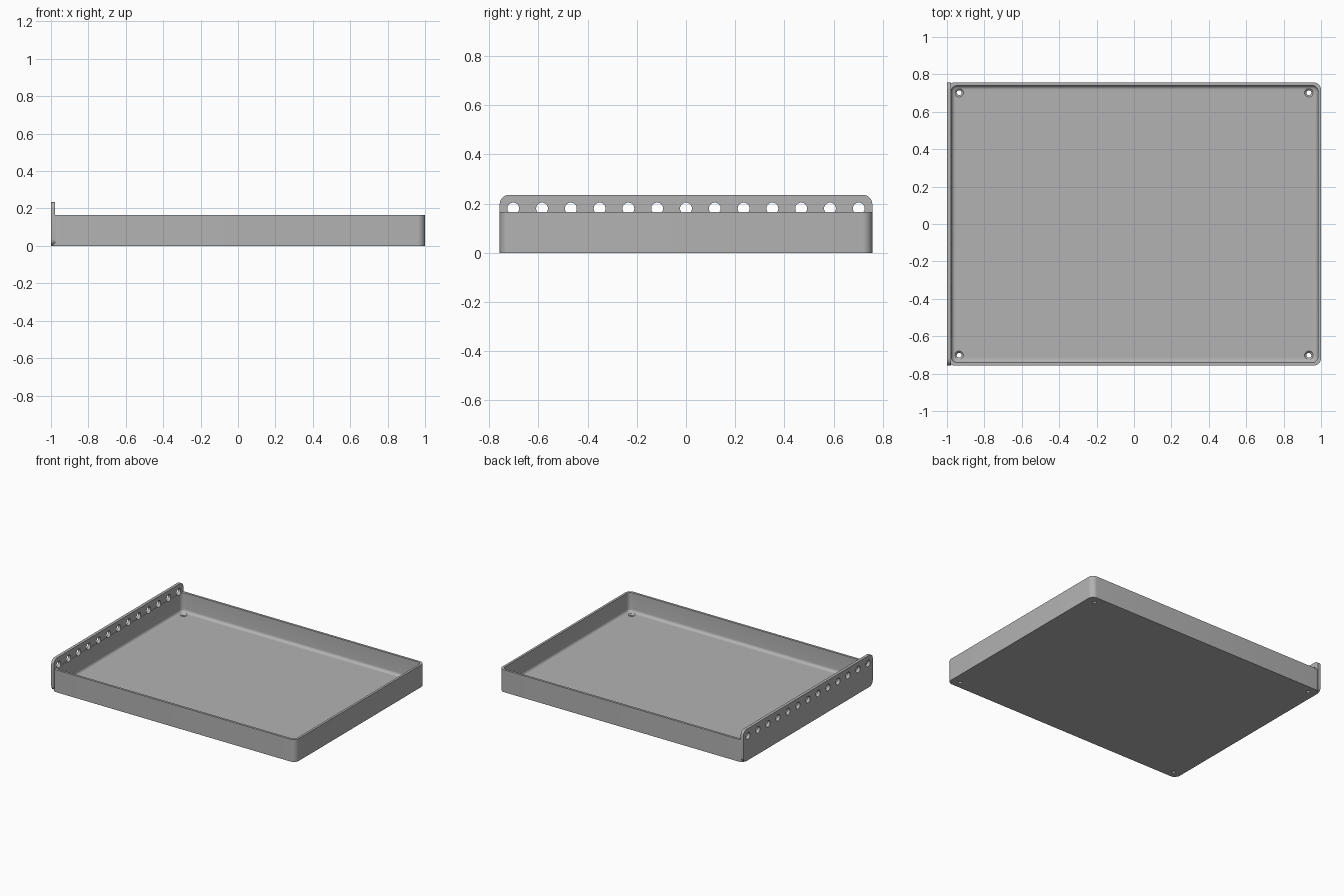
import bpy
import bmesh
from math import cos, sin, pi, radians
from mathutils import Vector

cube = bpy.data.objects.get("Cube")
if cube:
    bpy.data.objects.remove(cube)

HALF_X, HALF_Y = 1.0, 0.757
RIM, FLOOR, WALL = 0.165, 0.022, 0.017
CORNER, FILLET = 0.04, 0.022

grey = bpy.data.materials.new("plain grey")
grey.use_nodes = True
COLOUR = (0.45, 0.45, 0.45, 1)
grey.diffuse_color = COLOUR
grey.node_tree.nodes["Principled BSDF"].inputs["Base Color"].default_value = COLOUR


def rounded_rect(x0, x1, y0, y1, r, steps=8):
    """Outline of a rectangle with rounded corners, counter-clockwise."""
    corners = [(x1 - r, y1 - r), (x0 + r, y1 - r), (x0 + r, y0 + r), (x1 - r, y0 + r)]
    return [(cx + r * cos(a), cy + r * sin(a))
            for i, (cx, cy) in enumerate(corners)
            for a in [(i + k / steps) * pi / 2 for k in range(steps + 1)]]


def circle(cx, cy, r, count=32):
    return [(cx + r * cos(2 * pi * k / count), cy + r * sin(2 * pi * k / count))
            for k in range(count)]


def loft(bm, loops):
    """Skin a closed solid through matching loops of points."""
    rings = [[bm.verts.new(p) for p in loop] for loop in loops]
    for a, b in zip(rings, rings[1:]):
        for i in range(len(a)):
            j = (i + 1) % len(a)
            bm.faces.new((a[i], a[j], b[j], b[i]))
    bm.faces.new(rings[0][::-1])
    bm.faces.new(rings[-1])


def make_object(name, solids):
    bm = bmesh.new()
    for loops in solids:
        loft(bm, loops)
    bmesh.ops.recalc_face_normals(bm, faces=bm.faces)
    mesh = bpy.data.meshes.new(name)
    bm.to_mesh(mesh)
    bm.free()
    mesh.materials.append(grey)
    obj = bpy.data.objects.new(name, mesh)
    bpy.context.collection.objects.link(obj)
    return obj


def at_z(outline, z):
    return [Vector((x, y, z)) for x, y in outline]


def at_x(outline, x):
    return [Vector((x, y, z)) for y, z in outline]


def tray_outline(inset, left_inset):
    return rounded_rect(-HALF_X + left_inset, HALF_X - inset,
                        -HALF_Y + inset, HALF_Y - inset, max(CORNER - inset * 0.6, 0.012))


# Tray: outer wall, rim, inner wall, rounded floor edge, floor
outer = tray_outline(0, 0.002)
tray_loops = [at_z(outer, 0), at_z(outer, RIM), at_z(tray_outline(WALL, 0.024), RIM)]
for k in range(7):
    a = k / 6 * pi / 2
    grow = FILLET * (1 - cos(a))
    tray_loops.append(at_z(tray_outline(WALL + grow, 0.024 + grow),
                           FLOOR + FILLET * (1 - sin(a))))
tray = make_object("tray", [tray_loops])

# Upright side plate
plate_outline = rounded_rect(-HALF_Y, HALF_Y, 0, 0.235, 0.037)
plate = make_object("side_plate", [[at_x(plate_outline, -1), at_x(plate_outline, -0.978)]])

# Cutter for the row of holes along the plate
row = [circle(-0.702 + 0.117 * i, 0.18, 0.024) for i in range(13)]
row_cutter = make_object("row_hole_cutter", [[at_x(c, -1.1), at_x(c, -0.9)] for c in row])

# Cutter for the countersunk corner screw holes
sections = [(-0.05, 0.013), (FLOOR - 0.01, 0.013), (FLOOR, 0.023), (FLOOR + 0.02, 0.023)]
screw_cutter = make_object("screw_hole_cutter", [
    [at_z(circle(sx * 0.935, sy * 0.702, r), z) for z, r in sections]
    for sx in (-1, 1) for sy in (-1, 1)])


def cut(obj, cutter):
    mod = obj.modifiers.new("holes", "BOOLEAN")
    mod.operation = "DIFFERENCE"
    mod.solver = "EXACT"
    mod.object = cutter
    bpy.context.view_layer.objects.active = obj
    bpy.ops.object.modifier_apply(modifier=mod.name)


cut(plate, row_cutter)
cut(tray, row_cutter)
cut(tray, screw_cutter)
for cutter in (row_cutter, screw_cutter):
    bpy.data.objects.remove(cutter)

# Smooth the rounded corners, keep the hard edges
for obj in (tray, plate):
    bpy.ops.object.select_all(action="DESELECT")
    obj.select_set(True)
    bpy.context.view_layer.objects.active = obj
    bpy.ops.object.shade_smooth_by_angle(angle=radians(30))
